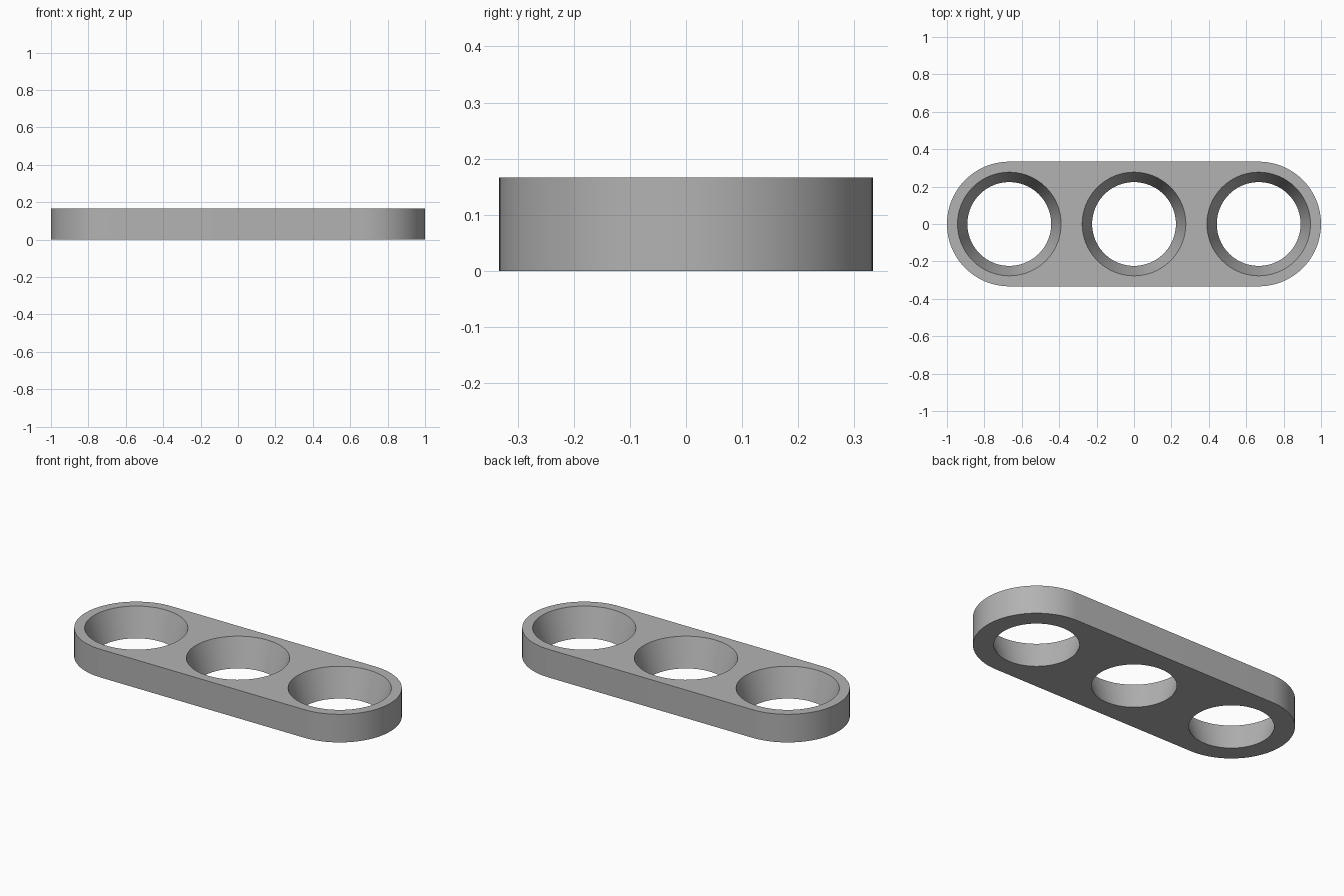
import bpy, bmesh, math

if "Cube" in bpy.data.objects:
    bpy.data.objects.remove(bpy.data.objects["Cube"])

HEIGHT = 0.1667
END_R = 0.3333
SPACING = 0.6667
TOP_R, BOTTOM_R = 0.277, 0.224
SEG = 96

grey = bpy.data.materials.new("plain grey")
grey.diffuse_color = (0.45, 0.45, 0.45, 1)
grey.use_nodes = True
grey.node_tree.nodes["Principled BSDF"].inputs["Base Color"].default_value = grey.diffuse_color


def add_object(name, bm):
    bmesh.ops.recalc_face_normals(bm, faces=bm.faces)
    mesh = bpy.data.meshes.new(name)
    bm.to_mesh(mesh)
    bm.free()
    obj = bpy.data.objects.new(name, mesh)
    bpy.context.collection.objects.link(obj)
    mesh.materials.append(grey)
    return obj


# Plate: rounded-end outline extruded upwards
bm = bmesh.new()
outline = []
for side, start in ((1, -math.pi / 2), (-1, math.pi / 2)):
    for i in range(SEG // 2 + 1):
        a = start + math.pi * i / (SEG // 2)
        outline.append(bm.verts.new((side * SPACING + END_R * math.cos(a),
                                     END_R * math.sin(a), 0)))
base = bm.faces.new(outline)
grown = bmesh.ops.extrude_face_region(bm, geom=[base], use_keep_orig=True)
for v in grown["geom"]:
    if isinstance(v, bmesh.types.BMVert):
        v.co.z = HEIGHT
plate = add_object("three_hole_plate", bm)

# Tapered holes: cones extended past both faces, keeping the same slope
margin = 0.05
flare = (TOP_R - BOTTOM_R) / HEIGHT * margin
bm = bmesh.new()
for x in (-SPACING, 0, SPACING):
    cone = bmesh.ops.create_cone(bm, cap_ends=True, segments=SEG,
                                 radius1=BOTTOM_R - flare, radius2=TOP_R + flare,
                                 depth=HEIGHT + 2 * margin)
    bmesh.ops.translate(bm, verts=cone["verts"], vec=(x, 0, HEIGHT / 2))
cutter = add_object("hole_cutter", bm)

# Cut the holes, then smooth the walls while keeping the rims sharp
cut = plate.modifiers.new("holes", "BOOLEAN")
cut.operation = "DIFFERENCE"
cut.solver = "EXACT"
cut.object = cutter
bpy.context.view_layer.objects.active = plate
plate.select_set(True)
bpy.ops.object.modifier_apply(modifier=cut.name)
bpy.data.objects.remove(cutter)
bpy.ops.object.shade_smooth_by_angle(angle=math.radians(30))
